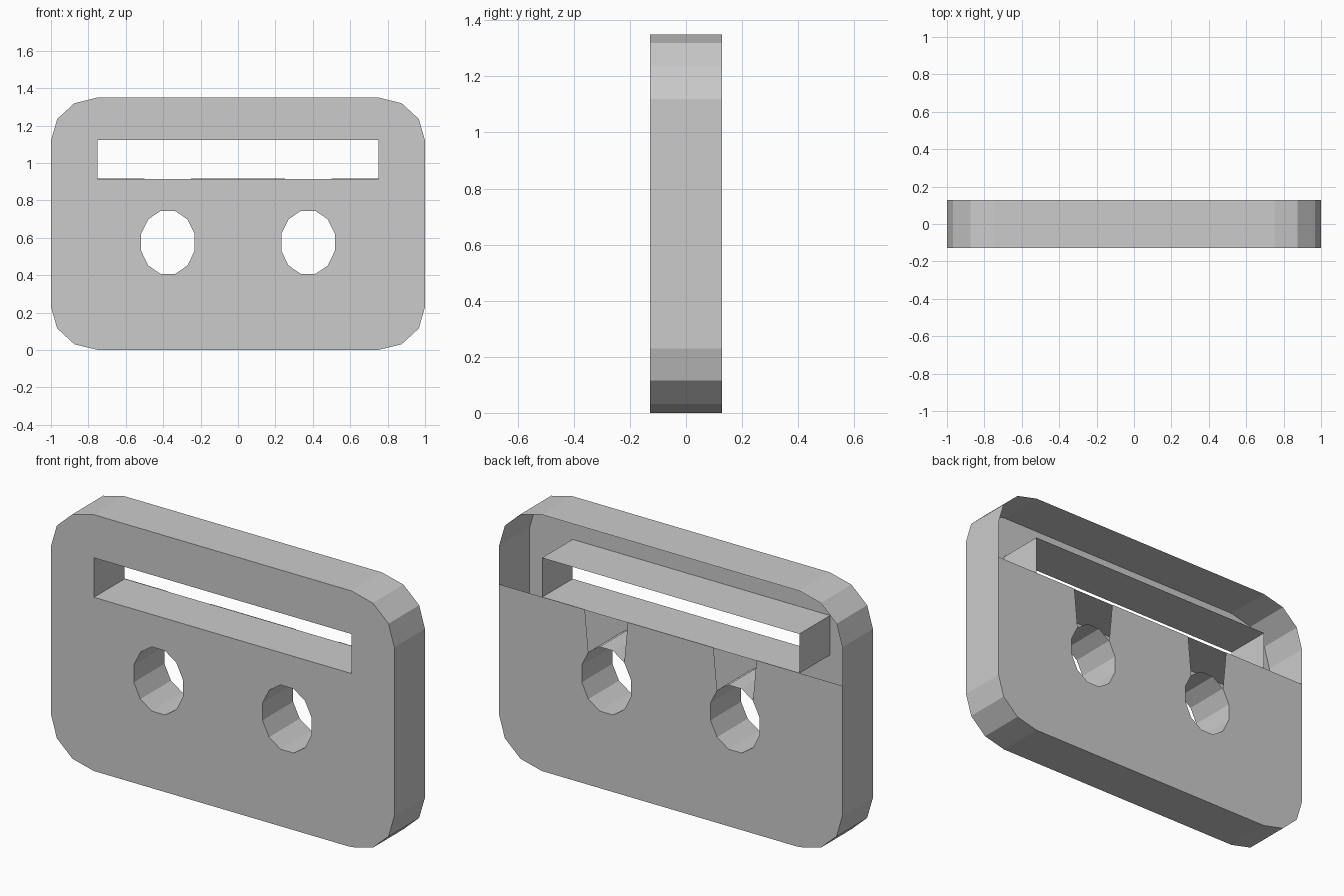
import bpy, bmesh
from math import sin, cos, radians

if "Cube" in bpy.data.objects:
    bpy.data.objects.remove(bpy.data.objects["Cube"])

W, H, D = 1.0, 1.35, 0.1275      # half width, height, half depth
RX, RZ = 0.25, 0.23              # corner radii
BACK_TOP = 0.917                 # upper edge of the partial back panel
HOLE_X, HOLE_Z = 0.375, 0.575


def corner(cx, cz, start):
    return [(cx + RX * cos(radians(start + 30 * i)),
             cz + RZ * sin(radians(start + 30 * i))) for i in range(4)]


def arc(cx, start, count):
    return [(cx + 0.148 * cos(radians(start + 30 * i)),
             HOLE_Z + 0.175 * sin(radians(start + 30 * i))) for i in range(count)]


lower = corner(-W + RX, RZ, 180) + corner(W - RX, RZ, 270)
outline = lower + corner(W - RX, H - RZ, 0) + corner(-W + RX, H - RZ, 90)
slot = [(-0.75, 0.915), (0.75, 0.915), (0.75, 1.123), (-0.75, 1.123)]
holes = [arc(x, 15, 12) for x in (-HOLE_X, HOLE_X)]
loops = [outline, slot] + holes

bm = bmesh.new()

# front panel with slot and two holes
edges = []
for pts in loops:
    vs = [bm.verts.new((x, -D, z)) for x, z in pts]
    edges += [bm.edges.new((vs[i], vs[i - 1])) for i in range(len(vs))]
bmesh.ops.triangle_fill(bm, edges=edges, use_beauty=True, use_dissolve=False,
                        normal=(0, -1, 0))
for f in bm.faces:
    if f.normal.y > 0:
        f.normal_flip()

# rim, slot walls and hole walls
for k, pts in enumerate(loops):
    f = [bm.verts.new((x, -D, z)) for x, z in pts]
    b = [bm.verts.new((x, D, z)) for x, z in pts]
    for i in range(len(pts)):
        quad = [f[i - 1], f[i], b[i], b[i - 1]]
        bm.faces.new(quad if k == 0 else quad[::-1])

# lower back panel, its top edge notched down into each hole
back = lower + [(W, BACK_TOP)]
for x in (HOLE_X, -HOLE_X):
    down = arc(x, 45, 12)
    around = [down[0]] + down[:2:-1]      # right shoulder, under, left shoulder
    back += [(x + 0.125, BACK_TOP)] + around + [(x - 0.125, BACK_TOP)]
back.append((-W, BACK_TOP))
vs = [bm.verts.new((x, D, z)) for x, z in back]
panel = bm.faces.new(vs)
panel.normal_update()
if panel.normal.y < 0:
    panel.normal_flip()
bmesh.ops.triangulate(bm, faces=[panel])

bmesh.ops.remove_doubles(bm, verts=bm.verts, dist=1e-5)
bmesh.ops.dissolve_limit(bm, angle_limit=0.001, verts=bm.verts[:], edges=bm.edges[:])

mesh = bpy.data.meshes.new("case_shell")
bm.to_mesh(mesh)
bm.free()
bpy.context.collection.objects.link(bpy.data.objects.new("case_shell", mesh))
